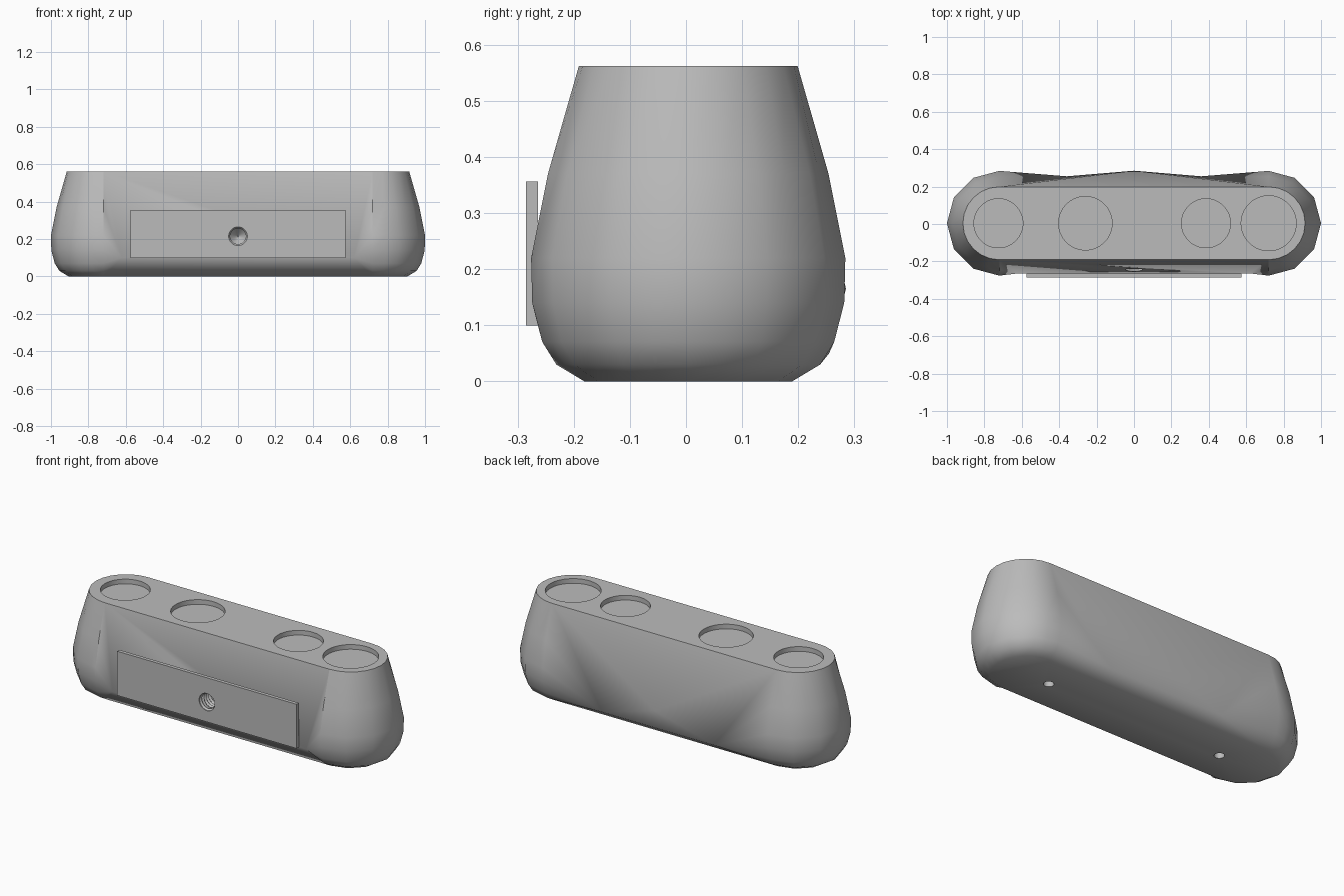
import bpy, bmesh
from math import sin, cos, pi, radians
from mathutils import Matrix, Vector

cube = bpy.data.objects.get("Cube")
if cube:
    bpy.data.objects.remove(cube, do_unlink=True)

grey = bpy.data.materials.new("plain_grey")
grey.use_nodes = True
COLOUR = (0.5, 0.5, 0.5, 1)
grey.diffuse_color = COLOUR
grey.node_tree.nodes["Principled BSDF"].inputs["Base Color"].default_value = COLOUR


def finish(name, bm):
    bmesh.ops.recalc_face_normals(bm, faces=bm.faces)
    mesh = bpy.data.meshes.new(name)
    bm.to_mesh(mesh)
    bm.free()
    mesh.materials.append(grey)
    obj = bpy.data.objects.new(name, mesh)
    bpy.context.collection.objects.link(obj)
    return obj


def lathe(name, profile, matrix, sides=40):
    """Closed solid of revolution about z from (radius, height) pairs."""
    bm = bmesh.new()
    rings = [[bm.verts.new((r * cos(2 * pi * k / sides), r * sin(2 * pi * k / sides), z))
              for k in range(sides)] for r, z in profile]
    for a, b in zip(rings, rings[1:]):
        for k in range(sides):
            n = (k + 1) % sides
            bm.faces.new((a[k], a[n], b[n], b[k]))
    bm.faces.new(rings[0])
    bm.faces.new(rings[-1])
    bmesh.ops.transform(bm, matrix=matrix, verts=bm.verts)
    obj = finish(name, bm)
    obj.hide_render = True
    return obj


def cut(target, cutter):
    mod = target.modifiers.new("cut", 'BOOLEAN')
    mod.operation = 'DIFFERENCE'
    mod.solver = 'EXACT'
    mod.object = cutter
    bpy.context.view_layer.objects.active = target
    bpy.ops.object.modifier_apply(modifier=mod.name)


# Body: rounded ends from stacked half rings (radius, height)
END_X, MID_Y, STEPS = 0.72, 0.004, 12
LEVELS = [(0.185, 0), (0.235, 0.03), (0.26, 0.07), (0.278, 0.14),
          (0.28, 0.22), (0.25, 0.37), (0.195, 0.562)]
bm = bmesh.new()
ends = {}
for s in (1, -1):
    rings = []
    for r, z in LEVELS:
        ring = []
        for i in range(STEPS + 1):
            a = -pi / 2 + pi * i / STEPS
            # lower rings are coarse, so odd points lie on the chords
            rr = r * cos(pi / STEPS) if i % 2 and z < 0.5 else r
            ring.append(bm.verts.new((s * (END_X + rr * cos(a)), MID_Y + rr * sin(a), z)))
        rings.append(ring)
    for low, high in zip(rings, rings[1:]):
        for i in range(STEPS):
            bm.faces.new((low[i], low[i + 1], high[i + 1], high[i]))
    ends[s] = rings

# Body: long sides, fanned from the ends to inner corner points
back, front = {}, {}
for s in (1, -1):
    back[s] = bm.verts.new((s * 0.36, 0.255, 0.05))
    front[s] = bm.verts.new((s * 0.62, -0.264, 0.1))
    for corner, i in ((back[s], STEPS), (front[s], 0)):
        for low, high in zip(ends[s], ends[s][1:]):
            bm.faces.new((corner, low[i], high[i]))
for corner, i in ((back, STEPS), (front, 0)):
    bm.faces.new((corner[1], corner[-1], ends[-1][0][i], ends[1][0][i]))
bm.faces.new((ends[1][-1][0], ends[-1][-1][0], front[-1], front[1]))
peak = bm.verts.new((0, 0.285, 0.165))
tops = {s: ends[s][-1][STEPS] for s in (1, -1)}
bm.faces.new((tops[1], tops[-1], peak))
bm.faces.new((back[1], back[-1], peak))
for s in (1, -1):
    bm.faces.new((tops[s], back[s], peak))

# Body: flat top and bottom
for level in (0, -1):
    bm.faces.new(ends[1][level] + ends[-1][level][::-1])
body = finish("body", bm)

# Front plate
bm = bmesh.new()
bmesh.ops.create_cube(bm, size=1, matrix=Matrix.Translation((0, -0.2745, 0.228))
                      @ Matrix.Diagonal((1.15, 0.021, 0.256, 1)))
plate = finish("front_plate", bm)

# Round recesses in the top
cutters = []
for x, r in ((-0.725, 0.131), (-0.26, 0.143), (0.385, 0.131), (0.72, 0.147)):
    cutters.append(lathe("recess_cutter", [(r, 0), (r, 0.1)],
                         Matrix.Translation((x, MID_Y, 0.535)), 64))

# Small holes in the underside
for x in (-0.565, 0.565):
    cutters.append(lathe("foot_hole_cutter", [(0.027, -0.03), (0.027, 0.1)],
                         Matrix.Translation((x, 0, 0)), 24))

# Threaded hole in the front with a pointed end
thread = [(0.05, 0)]
for k in range(8):
    thread += [(0.05, 0.02 + 0.02 * k), (0.042, 0.03 + 0.02 * k)]
thread.append((0.003, 0.21))
screw = lathe("screw_hole_cutter", thread,
              Matrix.Translation((0, -0.3, 0.215)) @ Matrix.Rotation(-pi / 2, 4, 'X'), 32)
cutters.append(screw)

for c in cutters:
    cut(body, c)
cut(plate, screw)
for c in cutters:
    bpy.data.objects.remove(c, do_unlink=True)

# Smooth ends with sharp rims
for obj in (body, plate):
    bpy.ops.object.select_all(action='DESELECT')
    obj.select_set(True)
    bpy.context.view_layer.objects.active = obj
    bpy.ops.object.shade_smooth_by_angle(angle=radians(32))
